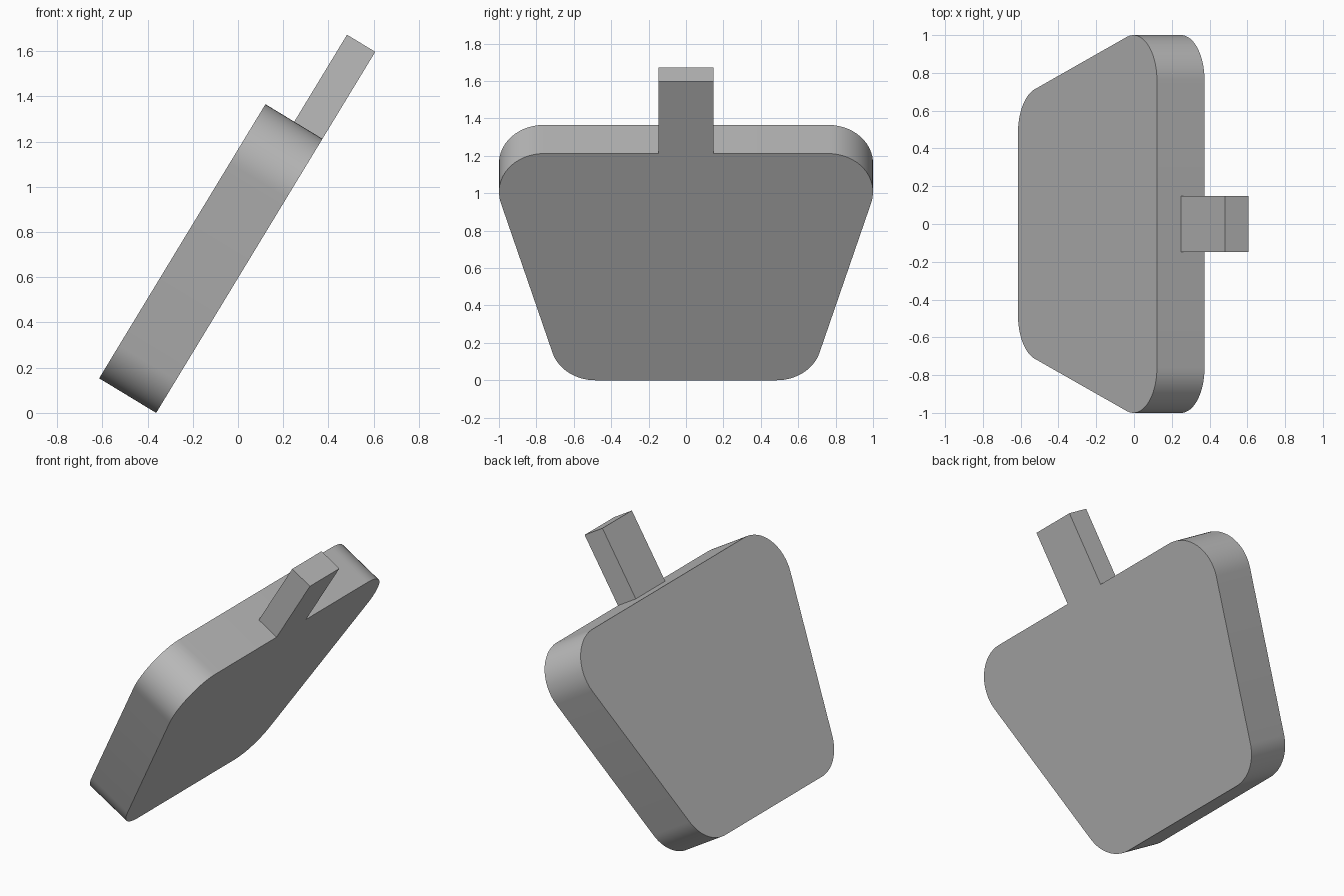
import bpy
import bmesh
import math
from mathutils import Matrix, Vector

cube = bpy.data.objects.get("Cube")
if cube:
    bpy.data.objects.remove(cube, do_unlink=True)

TILT = math.radians(31.25)
PLACE = Matrix.Translation((-0.362, 0, 0)) @ Matrix.Rotation(TILT, 4, "Y")
THICK, HEIGHT, RADIUS = 0.295, 1.418, 0.24
TOP_HALF, BOTTOM_HALF = 1.081, 0.663

grey = bpy.data.materials.new("plain_grey")
grey.use_nodes = True
colour = (0.5, 0.5, 0.5, 1)
grey.diffuse_color = colour
grey.node_tree.nodes["Principled BSDF"].inputs["Base Color"].default_value = colour


def rounded_outline(corners, radius, steps=16):
    """Replace each corner of a convex outline with a tangent arc."""
    points = []
    for i, corner in enumerate(corners):
        to_prev = (corners[i - 1] - corner).normalized()
        to_next = (corners[(i + 1) % len(corners)] - corner).normalized()
        half = to_prev.angle(to_next) / 2
        centre = corner + (to_prev + to_next).normalized() * radius / math.sin(half)
        tangent = radius / math.tan(half)
        start = corner + to_prev * tangent - centre
        sweep = math.pi - 2 * half
        for k in range(steps + 1):
            a = sweep * k / steps
            turn = Matrix.Rotation(a, 2)
            points.append(centre + turn @ start)
    return points


def plate(name, outline, thickness):
    """Extrude a (y, z) outline towards local -x, then lean it into place."""
    bm = bmesh.new()
    face = bm.faces.new([bm.verts.new((0, p.x, p.y)) for p in outline])
    result = bmesh.ops.extrude_face_region(bm, geom=[face], use_keep_orig=True)
    moved = [g for g in result["geom"] if isinstance(g, bmesh.types.BMVert)]
    bmesh.ops.translate(bm, verts=moved, vec=(-thickness, 0, 0))
    bmesh.ops.recalc_face_normals(bm, faces=bm.faces)
    mesh = bpy.data.meshes.new(name)
    bm.to_mesh(mesh)
    bm.free()
    mesh.materials.append(grey)
    obj = bpy.data.objects.new(name, mesh)
    obj.matrix_world = PLACE
    bpy.context.collection.objects.link(obj)
    bpy.ops.object.select_all(action="DESELECT")
    obj.select_set(True)
    bpy.context.view_layer.objects.active = obj
    bpy.ops.object.shade_smooth_by_angle(angle=math.radians(30))
    return obj


# Leaning tapered slab with rounded corners
slab = [Vector(p) for p in ((-BOTTOM_HALF, 0), (BOTTOM_HALF, 0),
                            (TOP_HALF, HEIGHT), (-TOP_HALF, HEIGHT))]
plate("slab", rounded_outline(slab, RADIUS), THICK)

# Short tab on the top edge, flush with the underside
tab_top = HEIGHT + 0.45
tab = [Vector(p) for p in ((-0.147, HEIGHT), (0.147, HEIGHT),
                           (0.147, tab_top), (-0.147, tab_top))]
plate("top_tab", tab, 0.146)
